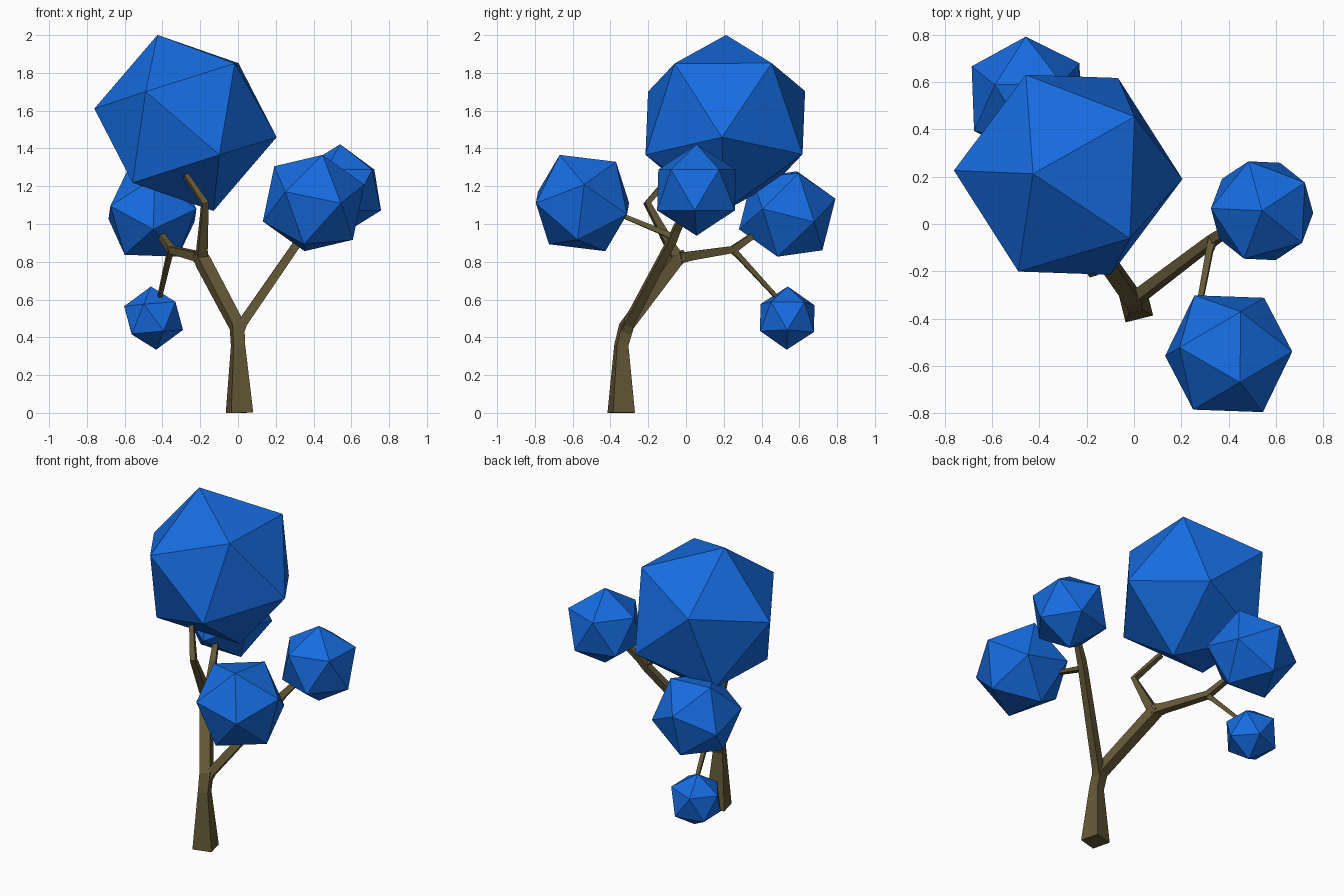
import bpy, bmesh, math
from mathutils import Vector, Matrix

if "Cube" in bpy.data.objects:
    bpy.data.objects.remove(bpy.data.objects["Cube"])


def material(name, rgb):
    m = bpy.data.materials.new(name)
    m.diffuse_color = (*rgb, 1)
    m.use_nodes = True
    m.node_tree.nodes["Principled BSDF"].inputs["Base Color"].default_value = m.diffuse_color
    return m


BARK = material("bark", (0.125, 0.095, 0.036))
LEAF = material("leaf_blue", (0.008, 0.15, 0.75))


def finish(bm, name, mat):
    bmesh.ops.recalc_face_normals(bm, faces=bm.faces)
    me = bpy.data.meshes.new(name)
    bm.to_mesh(me)
    bm.free()
    me.materials.append(mat)
    ob = bpy.data.objects.new(name, me)
    bpy.context.collection.objects.link(ob)
    return ob


def leaf_ball(name, centre, radius, corner, neighbour):
    """Icosahedron turned so two adjacent corners point along the given offsets."""
    z = Vector(corner).normalized()
    x = Vector(neighbour)
    x = (x - z * x.dot(z)).normalized()
    y = z.cross(x)
    turn = Matrix((x, y, z)).transposed().to_4x4()
    bm = bmesh.new()
    bmesh.ops.create_icosphere(bm, subdivisions=1, radius=radius,
                               matrix=Matrix.Translation(centre) @ turn)
    return finish(bm, name, LEAF)


def branch(name, nodes):
    """Tapered four-sided limb through (x, y, z, half width) nodes."""
    ref = Vector((math.cos(math.radians(14)), math.sin(math.radians(14)), 0))
    pts = [Vector(n[:3]) for n in nodes]
    bm = bmesh.new()
    rings = []
    for i, p in enumerate(pts):
        t = Vector()
        if i > 0:
            t += (p - pts[i - 1]).normalized()
        if i < len(pts) - 1:
            t += (pts[i + 1] - p).normalized()
        t.normalize()
        u = (ref - t * ref.dot(t)).normalized()
        v = t.cross(u)
        ring = []
        for a, b in ((1, 1), (-1, 1), (-1, -1), (1, -1)):
            co = p + (u * a + v * b) * nodes[i][3]
            ring.append(bm.verts.new((co.x, co.y, max(co.z, 0))))
        rings.append(ring)
    for r, s in zip(rings, rings[1:]):
        for k in range(4):
            bm.faces.new((r[k], r[(k + 1) % 4], s[(k + 1) % 4], s[k]))
    bm.faces.new(rings[0])
    bm.faces.new(rings[-1])
    return finish(bm, name, BARK)


# Trunk and limbs
branch("trunk_and_left_limb", [(0.008, -0.343, 0, 0.06), (0, -0.342, 0.36, 0.031),
                               (-0.005, -0.315, 0.46, 0.033), (-0.185, -0.06, 0.80, 0.033),
                               (-0.21, -0.01, 0.84, 0.026)])
branch("right_limb", [(0, -0.325, 0.42, 0.026), (0.02, -0.305, 0.47, 0.025),
                      (0.33, -0.07, 0.92, 0.021), (0.36, -0.05, 0.97, 0.02),
                      (0.44, 0.0, 1.07, 0.015)])
branch("right_front_twig", [(0.335, -0.065, 0.93, 0.018), (0.32, -0.11, 0.95, 0.014),
                            (0.275, -0.35, 1.05, 0.011)])
branch("crown_limb", [(-0.19, -0.03, 0.80, 0.03), (-0.19, -0.075, 0.87, 0.025),
                      (-0.175, -0.205, 1.11, 0.017), (-0.275, -0.08, 1.255, 0.013)])
branch("back_limb", [(-0.185, -0.04, 0.82, 0.03), (-0.22, 0.02, 0.83, 0.024),
                     (-0.355, 0.25, 0.865, 0.019), (-0.415, 0.37, 0.95, 0.015)])
branch("hanging_twig", [(-0.355, 0.24, 0.87, 0.018), (-0.365, 0.28, 0.83, 0.014),
                        (-0.42, 0.50, 0.59, 0.010)])

# Foliage
leaf_ball("crown_foliage", (-0.278, 0.208, 1.535), 0.489,
          (-0.148, 0.004, 0.465), (0.283, 0.248, 0.32))
leaf_ball("right_front_foliage", (0.40, -0.548, 1.111), 0.286,
          (0.048, -0.122, 0.257), (0.05, 0.178, 0.214))
leaf_ball("right_back_foliage", (0.541, 0.056, 1.18), 0.242,
          (0, 0, 0.242), (-0.216, 0.01, 0.108))
leaf_ball("left_back_foliage", (-0.453, 0.536, 1.053), 0.268,
          (-0.137, 0.053, 0.23), (-0.012, 0.256, 0.093))
leaf_ball("small_foliage", (-0.447, 0.536, 0.502), 0.168,
          (-0.014, 0.003, 0.168), (-0.155, 0, 0.065))
